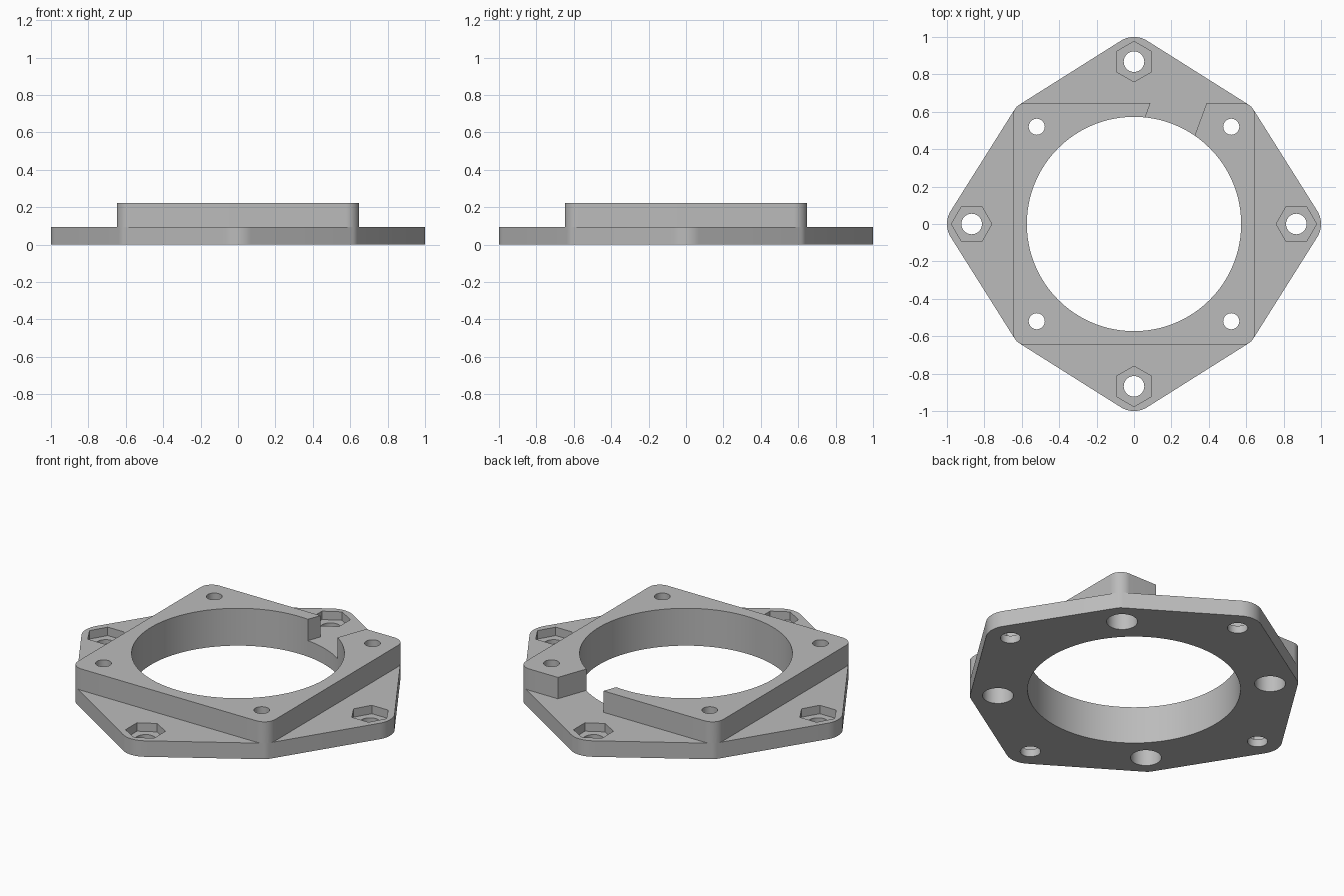
import bpy, bmesh
from math import sin, cos, pi, radians

cube = bpy.data.objects.get("Cube")
if cube:
    bpy.data.objects.remove(cube)

PLATE_TOP, FRAME_TOP = 0.095, 0.222
CORNER, CORNER_R = 0.576, 0.072     # rounded corners of the square
TIP, TIP_R = 0.868, 0.132           # rounded tips around the nut pockets
SCREW = 0.52

grey = bpy.data.materials.new("plain grey")
grey.use_nodes = True
colour = (0.5, 0.5, 0.5, 1)
grey.diffuse_color = colour
grey.node_tree.nodes["Principled BSDF"].inputs["Base Color"].default_value = colour


def prism(name, points, z0, z1):
    """Extrude a counter-clockwise outline from z0 to z1."""
    bm = bmesh.new()
    base = bm.faces.new([bm.verts.new((x, y, z0)) for x, y in points])
    top = bmesh.ops.extrude_face_region(bm, geom=[base])["geom"]
    for v in top:
        if isinstance(v, bmesh.types.BMVert):
            v.co.z = z1
    bmesh.ops.recalc_face_normals(bm, faces=bm.faces)
    mesh = bpy.data.meshes.new(name)
    bm.to_mesh(mesh)
    bm.free()
    mesh.materials.append(grey)
    obj = bpy.data.objects.new(name, mesh)
    bpy.context.collection.objects.link(obj)
    return obj


def arc(cx, cy, r, start, end, steps):
    return [(cx + r * cos(start + (end - start) * i / steps),
             cy + r * sin(start + (end - start) * i / steps))
            for i in range(steps + 1)]


def circle(cx, cy, r, n, start=0):
    return arc(cx, cy, r, start, start + 2 * pi, n)[:-1]


def combine(target, other, operation):
    mod = target.modifiers.new(operation.title(), "BOOLEAN")
    mod.operation, mod.solver, mod.object = operation, "EXACT", other
    bpy.context.view_layer.objects.active = target
    bpy.ops.object.modifier_apply(modifier=mod.name)
    bpy.data.objects.remove(other)


# Outlines: eight-sided plate and the square frame sharing its corners
plate_outline, frame_outline = [], []
tip_half, corner_half = radians(31), radians(14)
for k in range(4):
    a = k * pi / 2
    d = a + pi / 4
    cx, cy = CORNER * 2 ** 0.5 * cos(d), CORNER * 2 ** 0.5 * sin(d)
    plate_outline += arc(TIP * cos(a), TIP * sin(a), TIP_R, a - tip_half, a + tip_half, 10)
    plate_outline += arc(cx, cy, CORNER_R, d - corner_half, d + corner_half, 6)
    frame_outline += arc(cx, cy, CORNER_R, a, a + pi / 2, 16)

plate = prism("adapter_plate", plate_outline, 0, PLATE_TOP)
frame = prism("raised_frame", frame_outline, PLATE_TOP, FRAME_TOP)

# Slanted cable gap through the back wall of the frame
gap = [(0.005, 0.42), (0.305, 0.42), (0.426, 0.75), (0.126, 0.75)]
combine(frame, prism("gap_cutter", gap, PLATE_TOP - 0.05, 0.4), "DIFFERENCE")
combine(plate, frame, "UNION")

# Central bore
combine(plate, prism("bore_cutter", circle(0, 0, 0.573, 128), -0.1, 0.4), "DIFFERENCE")

for k in range(4):
    a = k * pi / 2
    # Bolt hole and hexagonal nut pocket at each tip
    x, y = TIP * cos(a), TIP * sin(a)
    combine(plate, prism("bolt_cutter", circle(x, y, 0.055, 40), -0.1, 0.4), "DIFFERENCE")
    combine(plate, prism("nut_cutter", circle(x, y, 0.108, 6, a), 0.045, 0.15), "DIFFERENCE")
    # Screw hole with a counterbore from below at each corner
    x, y = SCREW * 2 ** 0.5 * cos(a + pi / 4), SCREW * 2 ** 0.5 * sin(a + pi / 4)
    combine(plate, prism("screw_cutter", circle(x, y, 0.043, 36), -0.1, 0.4), "DIFFERENCE")
    combine(plate, prism("head_cutter", circle(x, y, 0.083, 44), -0.1, 0.13), "DIFFERENCE")

# Smooth the round walls, keep every edge crisp
bpy.ops.object.select_all(action="DESELECT")
plate.select_set(True)
bpy.context.view_layer.objects.active = plate
bpy.ops.object.shade_smooth_by_angle(angle=radians(25))
